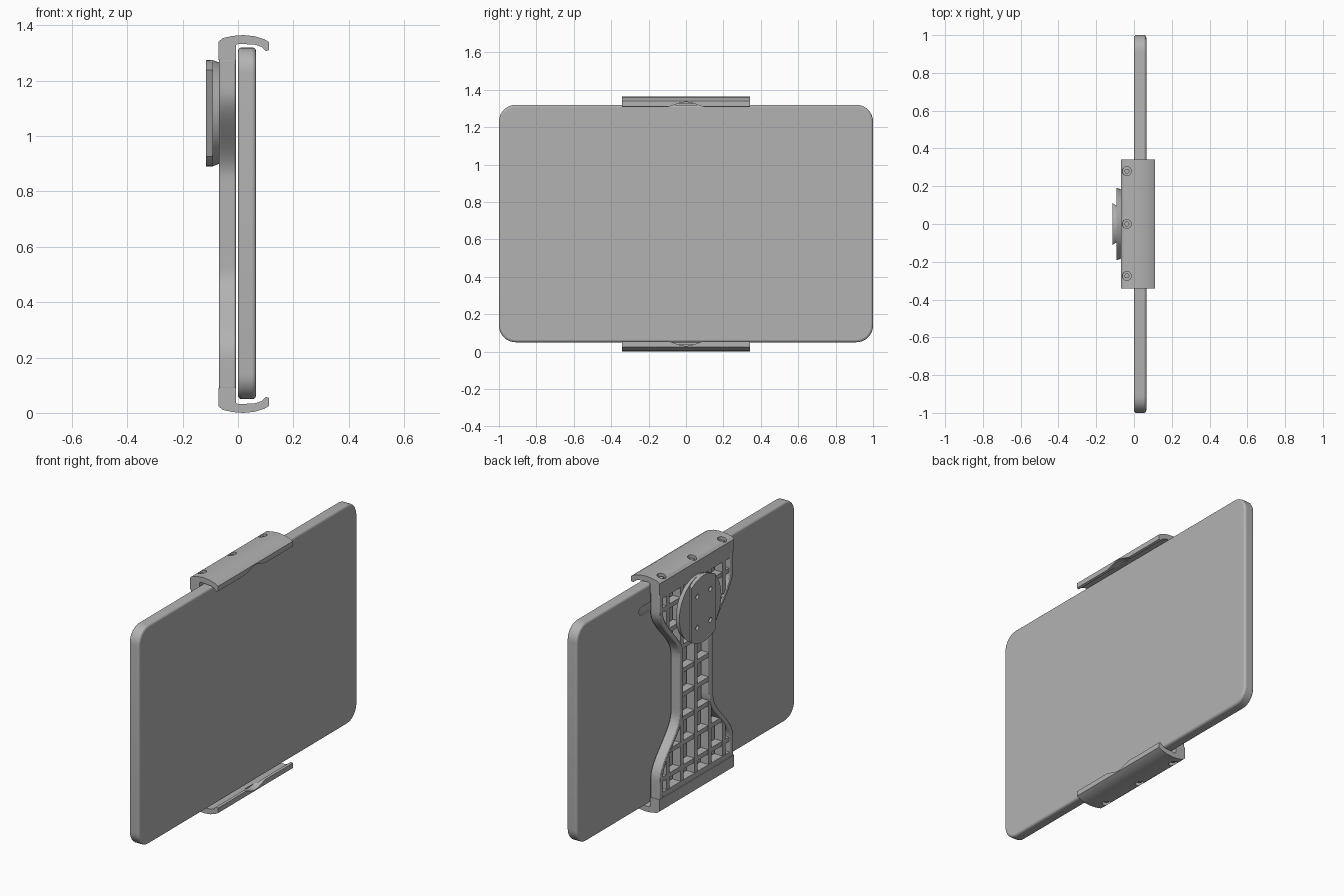
import bpy, bmesh, math
from mathutils import Vector

if "Cube" in bpy.data.objects:
    bpy.data.objects.remove(bpy.data.objects["Cube"])

MID = 0.6825          # height of the horizontal symmetry plane
GREY = (0.45, 0.45, 0.45, 1)
grey = bpy.data.materials.new("plain grey")
grey.use_nodes = True
grey.diffuse_color = GREY
grey.node_tree.nodes["Principled BSDF"].inputs["Base Color"].default_value = GREY


def finish(name, bm):
    bmesh.ops.recalc_face_normals(bm, faces=bm.faces)
    mesh = bpy.data.meshes.new(name)
    bm.to_mesh(mesh)
    bm.free()
    mesh.materials.append(grey)
    ob = bpy.data.objects.new(name, mesh)
    bpy.context.collection.objects.link(ob)
    return ob


def prism(bm, start, end):
    """Join two matching outlines into a closed solid."""
    a = [bm.verts.new(p) for p in start]
    b = [bm.verts.new(p) for p in end]
    bm.faces.new(a)
    bm.faces.new(b[::-1])
    for i in range(len(a)):
        j = (i + 1) % len(a)
        bm.faces.new((a[i], b[i], b[j], a[j]))


def plate(bm, outline, x0, x1):
    prism(bm, [(x0, y, z) for y, z in outline], [(x1, y, z) for y, z in outline])


def box(bm, x0, x1, y0, y1, z0, z1):
    plate(bm, [(y0, z0), (y1, z0), (y1, z1), (y0, z1)], x0, x1)


def rounded(cy, cz, hy, hz, r, steps=8):
    pts = []
    for q, (sy, sz) in enumerate([(1, 1), (-1, 1), (-1, -1), (1, -1)]):
        for i in range(steps + 1):
            a = math.pi / 2 * (q + i / steps)
            pts.append((cy + sy * (hy - r) + r * math.cos(a),
                        cz + sz * (hz - r) + r * math.sin(a)))
    return pts


def cut(ob, cutter):
    cutter.hide_render = True
    cutter.hide_viewport = True
    mod = ob.modifiers.new("cut", 'BOOLEAN')
    mod.object = cutter
    mod.solver = 'EXACT'


def bevel(ob, width, segments=2):
    mod = ob.modifiers.new("bevel", 'BEVEL')
    mod.width = width
    mod.segments = segments
    mod.limit_method = 'ANGLE'
    mod.angle_limit = math.radians(40)


def smooth(ob):
    bpy.ops.object.select_all(action='DESELECT')
    ob.select_set(True)
    bpy.context.view_layer.objects.active = ob
    bpy.ops.object.shade_smooth_by_angle(angle=math.radians(32))


# Tablet with a shallow camera slot in its back
bm = bmesh.new()
plate(bm, rounded(0, 0.685, 1.0, 0.635, 0.09), 0, 0.065)
tablet = finish("tablet", bm)
bevel(tablet, 0.012, 3)
bm = bmesh.new()
plate(bm, rounded(0.36, 1.19, 0.07, 0.024, 0.0235), -0.02, 0.008)
cut(tablet, finish("camera_slot_cutter", bm))
smooth(tablet)

# Hourglass holder frame: half width as a function of height
WIDE, WAIST = 0.34, 0.155


def half_width(z):
    t = min(max((abs(z - MID) - 0.17) / 0.31, 0), 1)
    return WAIST + (WIDE - WAIST) * t * t * (3 - 2 * t)


BACK, FRONT = -0.068, -0.008
LOW, HIGH = 0.085, 1.28
heights = [LOW + (HIGH - LOW) * i / 48 for i in range(49)]
RIM = 0.035
for side, label in ((1, "left"), (-1, "right")):
    outer = [(side * half_width(z), z) for z in heights]
    inner = [(side * (half_width(z) - RIM), z) for z in reversed(heights)]
    bm = bmesh.new()
    plate(bm, outer + inner, BACK, FRONT)
    rim = finish("frame_rim_" + label, bm)
    bevel(rim, 0.006)
    smooth(rim)

# Lattice of ribs inside the rims
PITCH_Y, PITCH_Z, RIB = 0.128, 0.14, 0.013
bm = bmesh.new()
for k in range(-2, 3):
    y = k * PITCH_Y
    inside = [z for z in heights if half_width(z) - RIM / 2 > abs(y) + RIB]
    upper = [z for z in inside if z >= MID]
    lower = [z for z in inside if z <= MID]
    spans = [(LOW, HIGH)] if len(inside) == len(heights) else [
        (LOW, max(lower)), (min(upper), HIGH)]
    for z0, z1 in spans:
        box(bm, BACK + 0.004, FRONT - 0.004, y - RIB, y + RIB, z0, z1)
for k in range(-4, 4):
    z = MID + (k + 0.5) * PITCH_Z
    w = half_width(z) - RIM / 2
    box(bm, BACK + 0.006, FRONT - 0.006, -w, w, z - RIB, z + RIB)
for z0, z1 in ((LOW, LOW + 0.035), (HIGH - 0.035, HIGH)):
    box(bm, BACK + 0.002, FRONT - 0.002, -WIDE + 0.01, WIDE - 0.01, z0, z1)
finish("frame_lattice", bm)

# Clamp jaws: hooked profile swept along y, mirrored for the bottom
HOOK = [(-0.07, 1.275), (-0.07, 1.342), (-0.055, 1.354), (-0.02, 1.362), (0.02, 1.365),
        (0.06, 1.361), (0.095, 1.35), (0.112, 1.34), (0.112, 1.311), (0.1, 1.307),
        (0.085, 1.322), (0.065, 1.33), (0.0, 1.334), (-0.008, 1.328), (-0.008, 1.275)]
JAW = 0.342
for name, flip in (("top_jaw", 1), ("bottom_jaw", -1)):
    def up(z):
        return MID + flip * (z - MID)
    bm = bmesh.new()
    prism(bm, [(x, -JAW, up(z)) for x, z in HOOK], [(x, JAW, up(z)) for x, z in HOOK])
    jaw = finish(name, bm)
    # Shallow arched relief in the middle of the lip
    arch = [(0.12 * i / 10, up(1.306 + 0.014 * (1 + math.cos(math.pi * i / 10))))
            for i in range(-10, 11)]
    bm = bmesh.new()
    plate(bm, arch + [(0.12, up(1.29)), (-0.12, up(1.29))], 0.07, 0.13)
    cut(jaw, finish(name + "_relief_cutter", bm))
    # Screw holes
    bm = bmesh.new()
    for y in (-0.275, 0, 0.28):
        ring = [(-0.038 + 0.024 * math.cos(i * math.tau / 16),
                 y + 0.024 * math.sin(i * math.tau / 16)) for i in range(16)]
        prism(bm, [(*p, up(1.33)) for p in ring], [(*p, up(1.4)) for p in ring])
    cut(jaw, finish(name + "_screw_cutter", bm))
    smooth(jaw)
    # Hexagonal screw heads
    bm = bmesh.new()
    for y in (-0.275, 0, 0.28):
        ring = [(-0.038 + 0.014 * math.cos(i * math.tau / 6),
                 y + 0.014 * math.sin(i * math.tau / 6)) for i in range(6)]
        prism(bm, [(*p, up(1.325)) for p in ring], [(*p, up(1.348)) for p in ring])
    finish(name + "_screws", bm)

# Round mounting disc with a raised, undercut band across it
DISC_Z, R = 1.083, 0.192
circle = [(R * math.cos(i * math.tau / 64), R * math.sin(i * math.tau / 64)) for i in range(64)]
bm = bmesh.new()
prism(bm, [(-0.092, y, DISC_Z + z) for y, z in circle],
      [(-0.062, y * 0.94, DISC_Z + z * 0.94) for y, z in circle])
disc = finish("mount_disc", bm)
smooth(disc)

HALF = 0.112
a0 = math.acos(HALF / R)
arc = [a0 + (math.pi - 2 * a0) * i / 16 for i in range(17)]
band = [(R * math.cos(a), R * math.sin(a)) for a in arc]
band += [(-y, -z) for y, z in band]
bm = bmesh.new()
prism(bm, [(-0.115, y, DISC_Z + z) for y, z in band],
      [(-0.09, y * 0.85, DISC_Z + z) for y, z in band])
raised = finish("mount_band", bm)
bm = bmesh.new()
for y, z in ((0.06, 0.09), (-0.06, 0.09), (0.06, -0.09), (-0.06, -0.09)):
    plate(bm, [(y + c * 0.07, DISC_Z + z + s * 0.07) for c, s in circle], -0.13, -0.1)
cut(raised, finish("mount_hole_cutter", bm))
smooth(raised)
